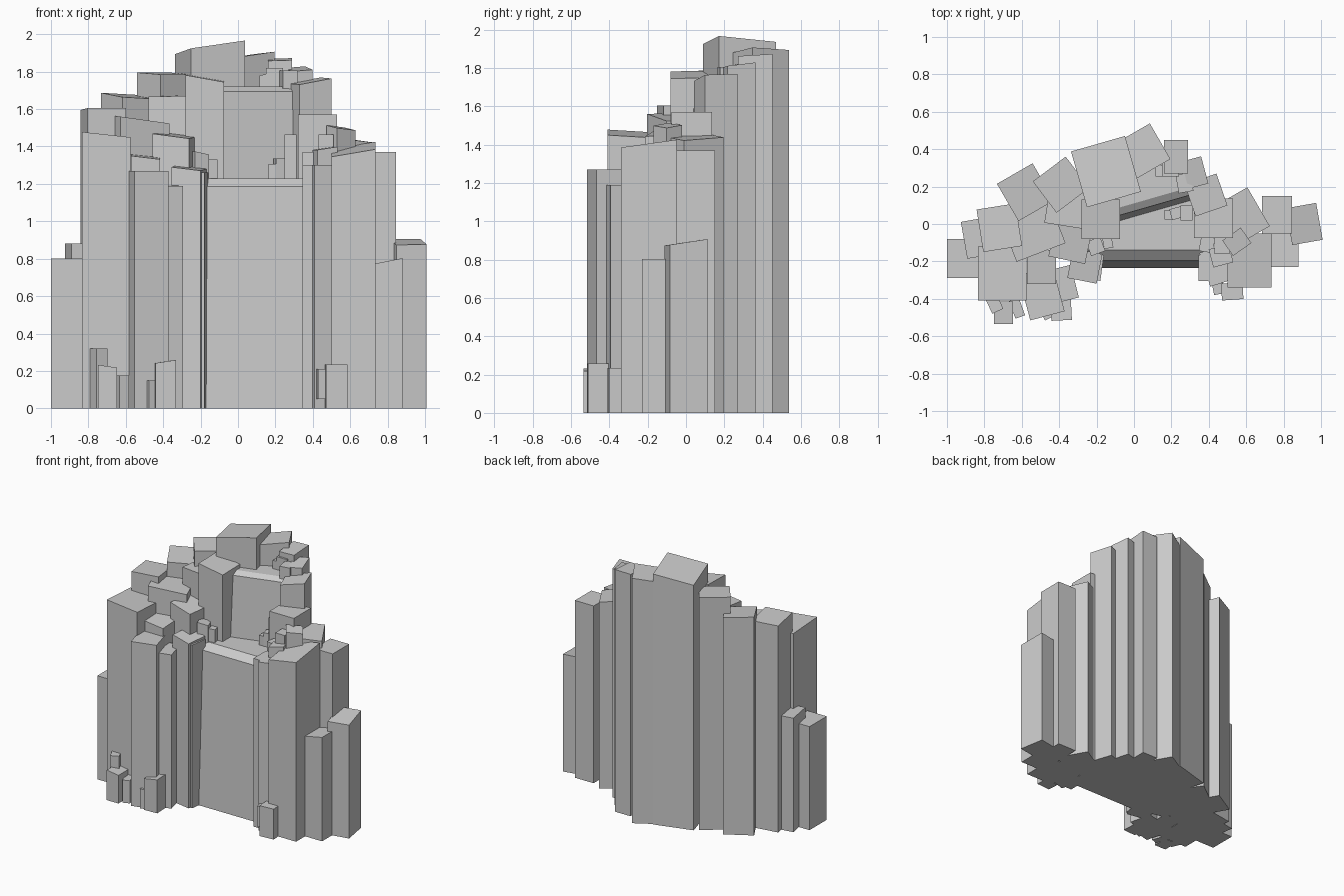
import bpy
from math import radians, cos, sin

if "Cube" in bpy.data.objects:
    bpy.data.objects.remove(bpy.data.objects["Cube"])


def make(name, verts, faces):
    mesh = bpy.data.meshes.new(name)
    mesh.from_pydata(verts, [], faces)
    mesh.update()
    ob = bpy.data.objects.new(name, mesh)
    bpy.context.collection.objects.link(ob)
    return ob


def column(name, cx, cy, w, d, rot, top, sx=0, sy=0, bottom=0):
    """Rotated square rock column; sx, sy tilt the top along its own axes."""
    a = radians(rot)
    ring = [(-w / 2, -d / 2), (w / 2, -d / 2), (w / 2, d / 2), (-w / 2, d / 2)]
    pts = [(cx + x * cos(a) - y * sin(a), cy + x * sin(a) + y * cos(a)) for x, y in ring]
    verts = [(x, y, bottom) for x, y in pts]
    verts += [(p[0], p[1], top + sx * x + sy * y) for p, (x, y) in zip(pts, ring)]
    sides = [(i, (i + 1) % 4, (i + 1) % 4 + 4, i + 4) for i in range(4)]
    return make(name, verts, [(3, 2, 1, 0), (4, 5, 6, 7)] + sides)


def fall(name, profile, x0, x1, loc=(0, 0, 0), rot=0):
    """Waterfall block: a (y, z) profile swept across its width."""
    n = len(profile)
    verts = [(x, y, z) for x in (x0, x1) for y, z in profile]
    sides = [(i, i + n, (i + 1) % n + n, (i + 1) % n) for i in range(n)]
    ob = make(name, verts, sides + [tuple(range(n)), tuple(reversed(range(n, 2 * n)))])
    ob.location = loc
    ob.rotation_euler.z = radians(rot)


# Lower and upper falls with a sloped lip
fall("lower_fall", [(-.235, 0), (-.195, 1.185), (-.14, 1.23), (.15, 1.23), (.15, 0)], -.26, .40)
fall("upper_fall", [(-.02, 0), (-.02, 1.2), (.01, 1.695), (.05, 1.72), (.22, 1.72), (.22, 0)],
     -.22, .22, (.11, .09, 0), 16)

# Left cliff columns
column("left_outer_column", -.90, -.185, .20, .21, 0, .80)
column("left_outer_column", -.81, -.07, .20, .20, 10, .88)
column("left_cliff_column", -.72, -.02, .21, .23, 9, 1.60, 0, -.04)
column("left_cliff_column", -.705, -.265, .26, .29, 0, 1.455, -.11, -.06)
column("left_cliff_column", -.54, -.04, .28, .24, 21, 1.545, -.13, .03)
column("left_back_column", -.58, .17, .22, .23, 30, 1.67, -.05, .1)
column("left_back_column", -.39, .21, .22, .21, 37, 1.79, 0, .05)
column("left_inner_column", -.365, .09, .20, .20, -9, 1.67, .02, .02)
column("left_inner_column", -.34, -.10, .20, .19, -12, 1.46, -.13, .05)
column("left_inner_column", -.495, -.23, .155, .18, 0, 1.345, -.12, .05)
column("left_front_column", -.495, -.37, .19, .25, 15, 1.27)
column("left_front_column", -.375, -.32, .12, .18, 14, 1.19, 0, .02)
column("left_fall_column", -.263, -.225, .16, .16, -11, 1.285, -.12, .06)
column("left_fall_column", -.205, -.23, .07, .14, -8, 1.26)
column("left_ledge_stone", -.205, -.12, .08, .08, 20, 1.365, -.2)
column("left_ledge_stone", -.14, -.10, .05, .06, 10, 1.33)

# Crown columns along the back
column("peak_column", -.15, .28, .30, .31, 16, 1.93, .14, -.10)
column("back_crown_column", .04, .385, .23, .22, 30, 1.885, .13, -.06)
column("back_crown_column", .225, .36, .13, .18, 0, 1.865, .03, .06)
column("back_crown_column", .325, .275, .11, .15, 15, 1.815, .08, .12)
column("crown_stone", .195, .29, .09, .07, 0, 1.82)
column("crown_stone", .14, .285, .05, .06, 0, 1.785, .2)
column("crown_stone", .27, .22, .08, .10, 10, 1.805)
column("upper_fall_left_column", -.178, .025, .205, .21, 0, 1.765, -.18, .02)
column("upper_fall_right_column", .385, .155, .18, .18, 19, 1.75, .18, .03)

# Right cliff columns
column("right_cliff_column", .425, .03, .21, .21, 0, 1.57)
column("right_cliff_column", .575, .04, .21, .24, 30, 1.44, -.1, .07)
column("right_cliff_column", .765, .05, .16, .20, 0, 1.37)
column("right_cliff_column", .617, -.195, .235, .29, 0, 1.385, .17, .14)
column("right_outer_column", .91, 0, .165, .20, 10, .89, .02, .15)
column("right_outer_column", .79, -.14, .18, .18, 0, .785, .2)
column("right_fall_column", .455, -.22, .16, .19, 18, 1.30)
column("right_fall_column", .385, -.235, .08, .14, 0, 1.30)
column("right_ledge_stone", .55, -.095, .12, .10, 35, 1.50, -.1, .15)
column("right_ledge_stone", .47, -.11, .08, .10, 0, 1.465)
column("right_ledge_stone", .39, -.11, .075, .08, -10, 1.37)
column("right_ledge_stone", .465, -.17, .11, .10, 15, 1.39, .15)
column("fall_pool_stone", .28, .06, .065, .08, 0, 1.465)
column("fall_pool_stone", .235, .06, .08, .06, 15, 1.335)
column("fall_pool_stone", .185, .05, .045, .05, 0, 1.305)

# Small stones at the foot
column("left_foot_stone", -.745, -.43, .065, .08, 25, .32)
column("left_foot_stone", -.698, -.475, .10, .12, 0, .225, -.15)
column("left_foot_stone", -.625, -.45, .055, .10, 20, .175)
column("left_foot_stone", -.475, -.46, .05, .10, 25, .15)
column("left_foot_stone", -.39, -.455, .11, .12, 3, .25, .15)
column("right_foot_stone", .45, -.335, .06, .08, 12, .21, bottom=.05)
column("right_foot_stone", .525, -.36, .115, .09, 4, .235)
